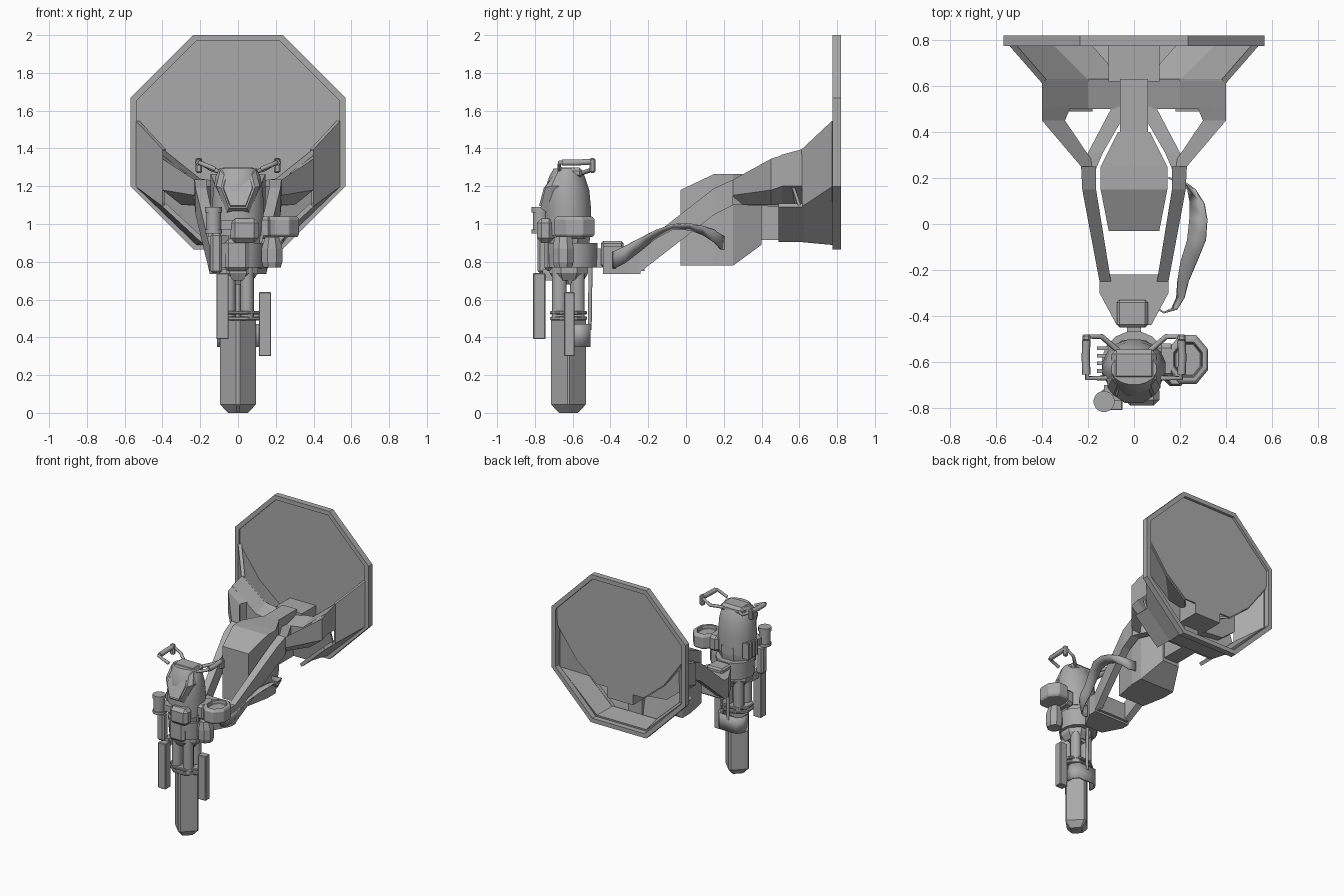
import bpy, bmesh, math

cube = bpy.data.objects.get("Cube")
if cube:
    bpy.data.objects.remove(cube, do_unlink=True)

grey = bpy.data.materials.new("plain_grey")
grey.use_nodes = True
grey.diffuse_color = (0.4, 0.4, 0.4, 1)
grey.node_tree.nodes["Principled BSDF"].inputs["Base Color"].default_value = (0.4, 0.4, 0.4, 1)


def finish(name, bm, smooth=False, bevel=0, thick=0):
    bmesh.ops.recalc_face_normals(bm, faces=bm.faces)
    me = bpy.data.meshes.new(name)
    bm.to_mesh(me)
    bm.free()
    me.materials.append(grey)
    ob = bpy.data.objects.new(name, me)
    bpy.context.collection.objects.link(ob)
    if thick:
        m = ob.modifiers.new("thickness", 'SOLIDIFY')
        m.thickness = thick
        m.offset = 0
    if bevel:
        m = ob.modifiers.new("bevel", 'BEVEL')
        m.width = bevel
        m.segments = 1
    if smooth:
        bpy.ops.object.select_all(action='DESELECT')
        ob.select_set(True)
        bpy.context.view_layer.objects.active = ob
        bpy.ops.object.shade_smooth_by_angle(angle=math.radians(40))
    return ob


def loft(name, loops, closed=True, caps=True, **kw):
    """Skin a row of matching loops of points."""
    bm = bmesh.new()
    rows = [[bm.verts.new(p) for p in lp] for lp in loops]
    n = len(rows[0])
    for a, b in zip(rows, rows[1:]):
        for i in range(n if closed else n - 1):
            j = (i + 1) % n
            bm.faces.new((a[i], a[j], b[j], b[i]))
    if closed and caps:
        bm.faces.new(rows[0])
        bm.faces.new(rows[-1])
    return finish(name, bm, **kw)


def box(name, x, y, z, **kw):
    return loft(name, [[(x[0], y[0], h), (x[1], y[0], h), (x[1], y[1], h), (x[0], y[1], h)] for h in z], **kw)


def beam(name, sections, side=1, drop=0, cut=0, **kw):
    """Beam along y from (y, x0, x1, z0, z1); drop lowers the inner top, cut raises the outer bottom."""
    return loft(name, [[(side * a, y, c), (side * b, y, c + cut * (b - a)), (side * b, y, d),
                        (side * a, y, d - drop * (b - a))] for y, a, b, c, d in sections], **kw)


def plate(name, pts, y0, y1, **kw):
    """Outline in x and z, extruded along y."""
    return loft(name, [[(x, y, z) for x, z in pts] for y in (y0, y1)], **kw)


def mirrored(pts):
    return pts + [(-x, v) for x, v in reversed(pts)]


def ngon(cx, cy, z, rx, ry, n=8):
    return [(cx + rx * math.cos((i + .5) * math.tau / n), cy + ry * math.sin((i + .5) * math.tau / n), z)
            for i in range(n)]


def column(name, cx, cy, sections, n=8, **kw):
    """Stacked n-sided sections (z, rx, ry, y offset)."""
    return loft(name, [ngon(cx, cy + o, z, rx, ry, n) for z, rx, ry, o in sections], **kw)


def rod(name, pts, r):
    cu = bpy.data.curves.new(name, 'CURVE')
    cu.dimensions = '3D'
    cu.bevel_depth = r
    cu.bevel_resolution = 1
    cu.use_fill_caps = True
    sp = cu.splines.new('POLY')
    sp.points.add(len(pts) - 1)
    for q, p in zip(sp.points, pts):
        q.co = (*p, 1)
    cu.materials.append(grey)
    bpy.context.collection.objects.link(bpy.data.objects.new(name, cu))


# Large octagonal ring
def octagon(apothem, y):
    r = apothem / math.cos(math.pi / 8)
    return [(x, y, 1.433 + z) for x, z, _ in ngon(0, 0, 0, r, r)]


ring = [octagon(.568, .775), octagon(.568, .82), octagon(.535, .82), octagon(.535, .775)]
loft("dish_ring", ring + [ring[0]], caps=False)

# Flat dish panel with its lower edge tapering in
plate("dish_panel", mirrored([(.23, 1.98), (.548, 1.66), (.53, 1.52), (.37, 1.3), (.2, 1.16)]), .788, .8)

# Funnel around the lower half of the ring, with its front wall
front = [(.39, 1.395), (.39, 1.1), (.19, .915)]
back = [(.53, 1.545), (.53, 1.2), (.215, .9)]
loft("dish_funnel", [[(x, y, z) for x, z in mirrored(p)] for p, y in ((front, .62), (back, .78))],
     closed=False, thick=.025)
loft("funnel_wall", [[(x, .6, z) for x, z in ((.39, 1.1), (.19, .915), (-.19, .915), (-.39, 1.1))],
                     [(x, .56, z) for x, z in ((.39, 1.22), (.14, 1.12), (-.14, 1.12), (-.39, 1.22))]],
     closed=False, thick=.015)

for s, tag in ((1, "left"), (-1, "right")):
    # Crossbar, sloped shelf and lower diagonal of the dish mount
    loft(tag + "_crossbar", [[(s * x, y, z) for x, z in ((.4, 1.4 - d), (.4, 1.2), (.275, 1.1), (.05, 1.08),
                                                         (.05, 1.22 - d), (.2, 1.24 - d))]
                             for y, d in ((.5, .035), (.63, 0))])
    loft(tag + "_dish_shelf", [[(s * .4, .62, 1.39), (s * .2, .62, 1.23), (s * .05, .62, 1.2)],
                               [(s * .53, .79, 1.52), (s * .37, .79, 1.3), (s * .2, .79, 1.16)]],
         closed=False, thick=.015)
    loft(tag + "_lower_diagonal", [[(s * .39, y, 1.1), (s * .19, y, .915)] for y in (.49, .63)],
         closed=False, thick=.025)
    # Long arm, its flared end and the inner brace
    beam(tag + "_arm", [(-.25, .1, .15, .74, .88), (.15, .165, .225, 1.05, 1.19), (.25, .165, .23, 1.1, 1.235)], s)
    beam(tag + "_arm_flare", [(.25, .165, .23, 1.1, 1.235), (.45, .3, .4, 1.1, 1.345), (.51, .275, .4, 1.1, 1.365)],
         s, drop=.75, cut=.8)
    beam(tag + "_brace", [(.24, .165, .225, 1.1, 1.2), (.31, .135, .2, 1.1, 1.2), (.51, .02, .095, 1.09, 1.19)], s)

# Spine, its lower web and the block under the dish
box("spine", (-.06, .06), (.38, .63), (1.1, 1.26))
box("spine_web", (-.06, .06), (.38, .62), (.915, 1.1))
box("dish_block", (-.11, .11), (.62, .8), (1.08, 1.24))

# Central tank
beam("centre_tank", [(-.03, -.11, .11, .78, 1.18), (.15, -.145, .145, .78, 1.265), (.25, -.145, .145, .78, 1.265),
                     (.4, -.07, .07, .89, 1.26)])

# Nose of the frame and neck
nose = mirrored([(.15, -.24), (.15, -.3), (.075, -.44)])
loft("frame_nose", [[(x, y, z) for x, y in nose] for z in (.735, .88)])
box("frame_cross", (-.13, .13), (-.25, -.22), (.75, .88))
box("neck_block", (-.075, .06), (-.45, -.33), (.77, .91), bevel=.012)
box("neck", (-.03, .03), (-.52, -.43), (.77, .87))

# Twisting ribbon hose: centre point, then half width across x and z
stations = [(.15, .2, .9, .0, .035), (.21, .185, .905, .005, .04), (.25, .15, .935, .015, .035),
            (.275, .09, .965, .03, .022), (.28, .02, .985, .038, .015), (.272, -.07, .985, .04, .012),
            (.24, -.16, .945, .035, .02), (.213, -.25, .885, .022, .035), (.202, -.32, .84, .015, .045),
            (.175, -.37, .815, .01, .045), (.13, -.385, .81, 0, .045), (.09, -.36, .81, 0, .045)]
loft("ribbon_hose", [[(x - a, y, z - b), (x + a, y, z + b)] for x, y, z, a, b in stations],
     closed=False, thick=.008, smooth=True)


# Lower leg with a ridged diamond section and pointed foot
def diamond(k, z):
    top = mirrored([(.095, .006), (.084, .018), (.01, .092)])
    return [(x * k, y * k - .622, z) for x, y in top + [(-x, -y) for x, y in top]]


loft("lower_leg", [diamond(.55, 0), diamond(1, .045), diamond(1, .5)])

# Collars and four pillars
for z in (.49, .52):
    column("leg_collar", 0, -.622, [(z, .124, .106, 0), (z + .02, .124, .106, 0)], bevel=.005)
for x in (-.048, .048):
    for y in (-.67, -.575):
        column("leg_pillar", x, y, [(.5, .037, .04, 0), (.78, .037, .04, 0)], n=12, smooth=True)
column("hip_collar", 0, -.62, [(.7, .085, .085, 0), (.74, .115, .11, 0), (.77, .115, .11, 0)])

# Rear guard wrapped around the leg, with its strut
arc = [(-.103, -.6), (-.1, -.55), (-.07, -.512), (.07, -.512), (.1, -.55), (.103, -.6)]
loft("rear_guard", [[(x, y, z) for x, y in arc] for z in (.35, .47)], closed=False, thick=.014, smooth=True)
rod("guard_strut", [(0, -.51, .44), (0, -.505, .78)], .012)

# Torso, belt and head shell with its flat cap
column("torso", 0, -.62, [(.68, .07, .05, .02), (.78, .11, .09, .01), (.95, .135, .125, 0), (1.0, .13, .125, 0)])
column("belt", 0, -.605, [(.77, .132, .135, 0), (.9, .142, .14, 0)], n=16, smooth=True)
column("head_shell", 0, -.625, [(.94, .135, .125, 0), (1.08, .14, .125, 0), (1.18, .134, .12, -.005),
                                (1.255, .12, .095, -.005), (1.295, .1, .07, -.005)], n=16, smooth=True)
box("head_cap", (-.097, .097), (-.68, -.545), (1.24, 1.3), bevel=.02)

# Faceted face plate and visor
face = mirrored([(.06, 1.06), (.115, 1.2), (.095, 1.285)])


def face_loop(scale, y, lean):
    return [(x * scale, y + max(0, z - 1.15) * lean, 1.17 + (z - 1.17) * scale) for x, z in face]


loft("face_plate", [face_loop(1.05, -.66, .3), face_loop(1, -.735, .45), face_loop(.78, -.77, .5)])
loft("visor", [face_loop(.72, -.76, .5), face_loop(.66, -.778, .5)])

# Chest snout and side wedges
box("chest_snout", (-.04, .11), (-.79, -.7), (.9, 1.03), bevel=.025)
box("chest_lower", (-.07, .06), (-.75, -.66), (.75, .92), bevel=.02)
for s, tag in ((1, "left"), (-1, "right")):
    loft(tag + "_hip_wedge", [[(s * x, -.62 - w, z), (s * x, -.62 + w, z), (s * (x - .05), -.62 + w, z),
                               (s * (x - .05), -.62 - w, z)] for x, w, z in ((.1, .025, .78), (.14, .055, .96))])
    # Handle loop
    path = [(.07, -.55, 1.27), (.14, -.49, 1.29), (.205, -.49, 1.33), (.205, -.67, 1.325), (.12, -.67, 1.29)]
    rod(tag + "_handle", [(s * x, y, z) for x, y, z in path], .012)
    rod(tag + "_grip", [(s * .207, -.655, 1.325), (s * .21, -.58, 1.325), (s * .207, -.505, 1.33)], .018)
    box(tag + "_handle_tip", sorted((s * .19, s * .225)), (-.51, -.48), (1.27, 1.35), bevel=.008)

# Left side pod with recessed lid, and the smaller pod below
pod = [ngon(.235, -.59, z, r, q) for z, r, q in
       ((.93, .085, .1), (.945, .095, .115), (1.025, .095, .115), (1.04, .085, .1), (1.04, .065, .08), (1.015, .06, .075))]
loft("side_pod", pod, bevel=.003)
box("pod_mount", (.1, .18), (-.67, -.52), (.92, 1.04), bevel=.02)
column("small_pod", .18, -.65, [(.77, .05, .05, 0), (.8, .06, .06, 0), (.87, .06, .06, 0), (.93, .04, .05, 0)])

# Right canister with rims, bracket and hanging panels
for z0, z1, r in ((.95, .97, .046), (.97, 1.06, .04), (1.06, 1.09, .046)):
    column("canister", -.13, -.772, [(z0, r, r, 0), (z1, r, r, 0)], n=16, smooth=True)
box("canister_bracket", (-.13, -.03), (-.77, -.7), (.97, 1.02))
box("canister_arm", (-.145, -.085), (-.785, -.72), (.74, .95), bevel=.012)
box("right_panel", (-.115, -.05), (-.81, -.745), (.39, .74), bevel=.004)
box("right_panel_mount", (-.1, -.06), (-.76, -.66), (.7, .76))
box("left_panel", (.11, .175), (-.645, -.59), (.3, .64), bevel=.004)
box("left_panel_mount", (.06, .14), (-.635, -.6), (.5, .54))

# Cooling fins on the right flank
for i in range(4):
    y = -.54 - i * .033
    box("flank_fin", (-.16, -.11), (y - .008, y + .008), (.93, 1.05))
